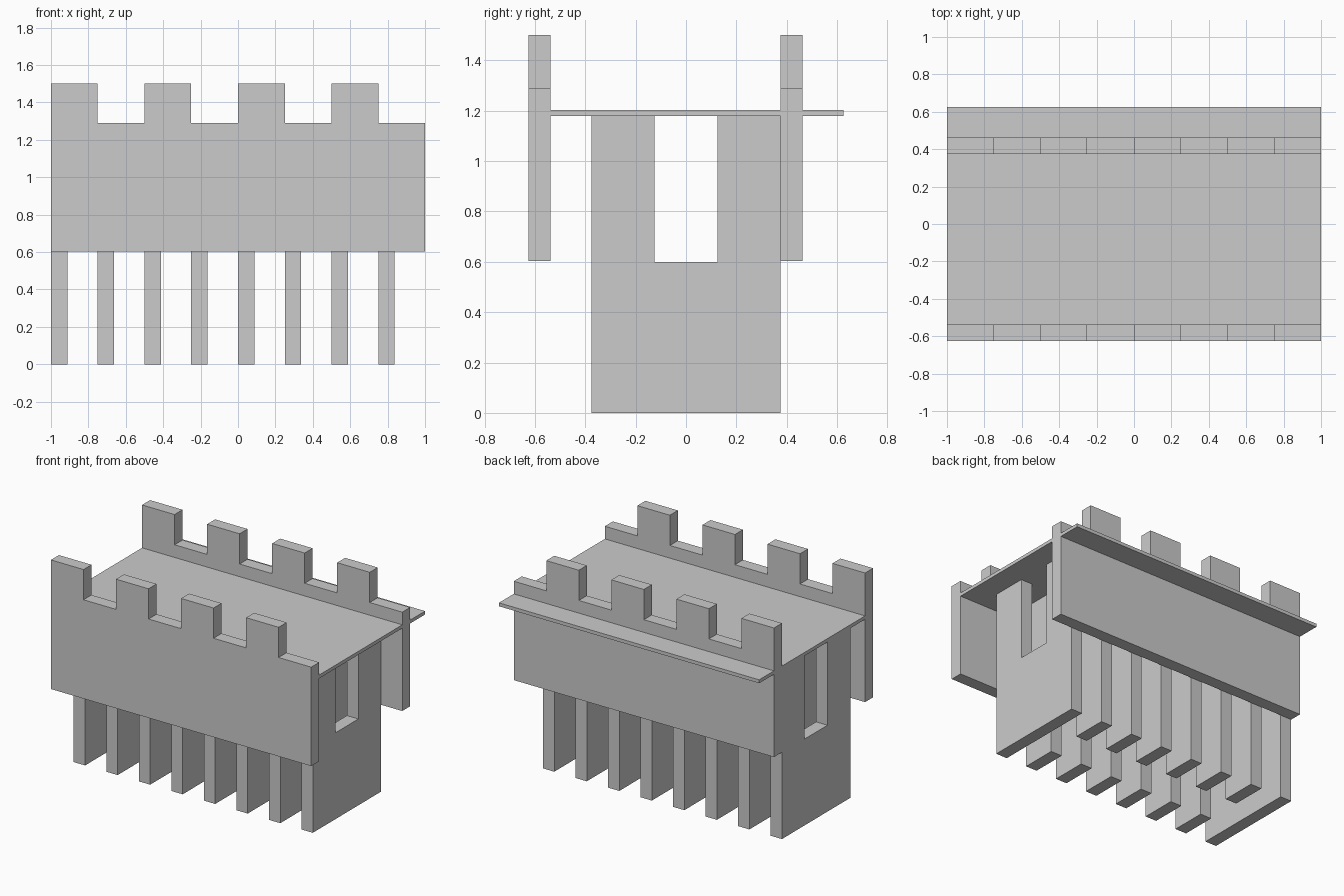
import bpy, bmesh

if "Cube" in bpy.data.objects:
    bpy.data.objects.remove(bpy.data.objects["Cube"])

T = 0.0875        # thickness of walls and ribs
STEP = 0.25       # spacing of merlons and ribs
WALL_Z, CREN_Z, TOP_Z = 0.603, 1.29, 1.5
DECK_LO, DECK_HI = 1.178, 1.202


def extrude_profile(name, points, to_3d, offset):
    """Flat profile placed by to_3d, then extruded along offset."""
    bm = bmesh.new()
    face = bm.faces.new([bm.verts.new(to_3d(a, b)) for a, b in points])
    ext = bmesh.ops.extrude_face_region(bm, geom=[face], use_keep_orig=True)
    verts = [g for g in ext["geom"] if isinstance(g, bmesh.types.BMVert)]
    bmesh.ops.translate(bm, verts=verts, vec=offset)
    bmesh.ops.recalc_face_normals(bm, faces=bm.faces)
    mesh = bpy.data.meshes.new(name)
    bm.to_mesh(mesh)
    bm.free()
    obj = bpy.data.objects.new(name, mesh)
    bpy.context.collection.objects.link(obj)
    return obj


def rect(a0, a1, b0, b1):
    return [(a0, b0), (a1, b0), (a1, b1), (a0, b1)]


# Crenellated walls: alternating merlons and gaps, starting high at the left
wall = [(1, WALL_Z), (-1, WALL_Z)]
for i in range(8):
    x, z = -1 + i * STEP, CREN_Z if i % 2 else TOP_Z
    wall += [(x, z), (x + STEP, z)]
for name, y in (("front_wall", -0.625), ("back_wall", 0.375)):
    extrude_profile(name, wall, lambda a, b, y=y: (a, y, b), (0, T, 0))

# Deck: runs from the front wall, through the back wall, to a rear ledge
extrude_profile("deck", rect(-0.625 + T, 0.625, DECK_LO, DECK_HI),
                lambda a, b: (-1, a, b), (2, 0, 0))

# Ribs: solid lower panel with a window slot at both ends, paired piers between
end_rib = [(-0.375, 0), (0.375, 0), (0.375, DECK_LO), (0.125, DECK_LO),
           (0.125, 0.6), (-0.125, 0.6), (-0.125, DECK_LO), (-0.375, DECK_LO)]
for i in range(8):
    x = -1 + i * STEP
    place = lambda a, b, x=x: (x, a, b)
    if i in (0, 7):
        extrude_profile(f"end_rib_{i}", end_rib, place, (T, 0, 0))
    else:
        for side, y in (("front", -0.375), ("back", 0.125)):
            extrude_profile(f"{side}_pier_{i}", rect(y, y + 0.25, 0, DECK_LO),
                            place, (T, 0, 0))
